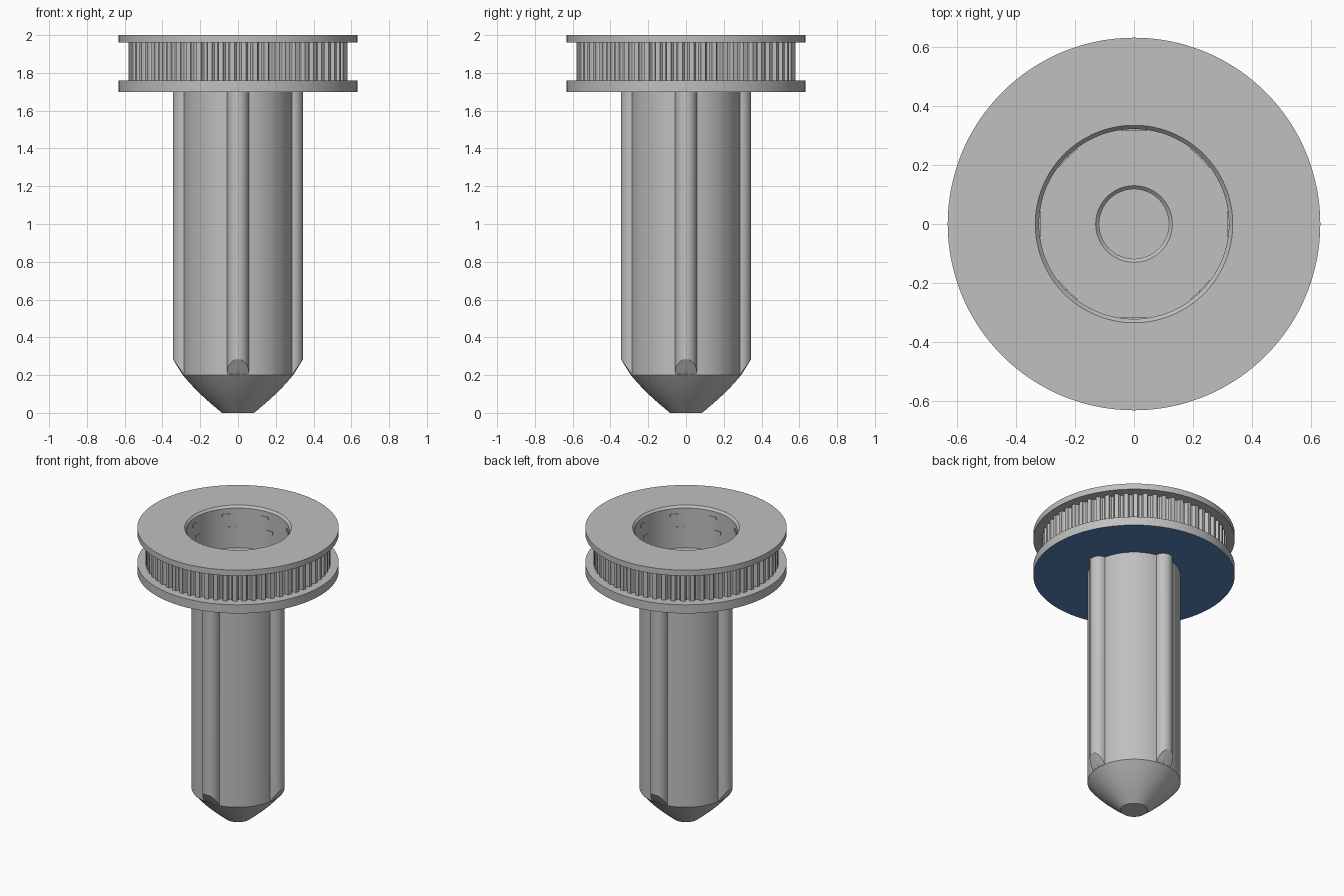
import bpy, bmesh, math
from mathutils import Vector

if "Cube" in bpy.data.objects:
    bpy.data.objects.remove(bpy.data.objects["Cube"])


def material(name, rgb):
    m = bpy.data.materials.new(name)
    m.diffuse_color = (*rgb, 1.0)
    m.use_nodes = True
    m.node_tree.nodes["Principled BSDF"].inputs["Base Color"].default_value = m.diffuse_color
    return m


GREY = material("light grey", (0.527, 0.527, 0.527))
BLUE = material("blue", (0.10, 0.24, 0.52))


def finish(name, bm, recalc=True):
    if recalc:
        bmesh.ops.recalc_face_normals(bm, faces=bm.faces)
    me = bpy.data.meshes.new(name)
    bm.to_mesh(me)
    bm.free()
    ob = bpy.data.objects.new(name, me)
    bpy.context.collection.objects.link(ob)
    me.materials.append(GREY)
    bpy.ops.object.select_all(action='DESELECT')
    ob.select_set(True)
    bpy.context.view_layer.objects.active = ob
    bpy.ops.object.shade_smooth_by_angle(angle=math.radians(25))
    return ob


def lathe(name, profile, closed=False, seg=128):
    """Spin an (r, z) profile around the z axis."""
    bm = bmesh.new()
    vs = [bm.verts.new((r, 0, z)) for r, z in profile]
    pairs = list(zip(vs, vs[1:])) + ([(vs[-1], vs[0])] if closed else [])
    es = [bm.edges.new(p) for p in pairs]
    bmesh.ops.spin(bm, geom=vs + es, cent=(0, 0, 0), axis=(0, 0, 1),
                   angle=math.tau, steps=seg, use_duplicate=False)
    bmesh.ops.remove_doubles(bm, verts=bm.verts, dist=1e-4)
    return finish(name, bm)


BODY_R, RIB_R, RIB_C, SHAFT_TOP = 0.292, 0.058, 0.287, 1.71
NOSE = [(0.085, 0), (0.15, 0.055), (0.205, 0.105), (0.253, 0.155), (BODY_R, 0.2)]

# Shaft with curved nose and a blind centre hole
lathe("shaft", [(0, 0)] + NOSE + [(BODY_R, SHAFT_TOP), (0.13, SHAFT_TOP),
      (0.118, 1.698), (0.118, 1.1), (0, 1.1)])

# Pulley body: two flanges, core, and chamfered bearing seat
pulley = lathe("pulley_body", [
    (BODY_R, 1.70), (0.632, 1.70), (0.632, 1.76), (0.55, 1.76), (0.55, 1.96),
    (0.632, 1.96), (0.632, 2.0), (0.335, 2.0), (0.322, 1.985),
    (0.322, SHAFT_TOP), (BODY_R, SHAFT_TOP)], closed=True)
pulley.data.materials.append(BLUE)
for p in pulley.data.polygons:  # underside of the lower flange
    if p.normal.z < -0.9 and p.center.z < 1.705:
        p.material_index = 1

# Belt teeth: rounded grooves around the rim
TEETH, OUTER, DEPTH = 60, 0.58, 0.024
bm = bmesh.new()
ring = []
for i in range(TEETH):
    for t, d in ((-0.29, 0), (-0.25, 0.55), (-0.13, 0.92), (0, 1),
                 (0.13, 0.92), (0.25, 0.55), (0.29, 0)):
        a, r = math.tau * (i + t) / TEETH, OUTER - DEPTH * d
        x, y = r * math.cos(a), r * math.sin(a)
        ring.append((bm.verts.new((x, y, 1.76)), bm.verts.new((x, y, 1.96))))
for (a, b), (c, d) in zip(ring, ring[1:] + ring[:1]):
    bm.faces.new((a, c, d, b))
finish("belt_teeth", bm, recalc=False)


# Four rounded ribs whose lower ends follow the nose
def nose_z(r):
    return 0.2 + (max(r, BODY_R) - BODY_R) * 1.6


def rib(name, turn):
    bm = bmesh.new()
    steps, rows = 16, []
    for k in range(5):
        row = []
        for j in range(steps + 1):
            a, q = -math.pi / 2 + math.pi * j / steps, RIB_R * k / 4
            p = Vector((RIB_C + q * math.cos(a), q * math.sin(a), 0))
            p.z = nose_z(p.length)
            row.append(bm.verts.new(p))
        rows.append(row)
    rows.append([bm.verts.new((v.co.x, v.co.y, 1.702)) for v in rows[-1]])
    for lo, hi in zip(rows, rows[1:]):
        for j in range(steps):
            bm.faces.new((lo[j], hi[j], hi[j + 1], lo[j + 1]))
    bmesh.ops.remove_doubles(bm, verts=bm.verts, dist=1e-5)
    finish(name, bm).rotation_euler.z = turn


for i in range(4):
    rib(f"rib_{i + 1}", i * math.pi / 2)

# Small grip bumps inside the bearing seat, in two staggered rows
bm = bmesh.new()
for z, shift in ((1.94, 0.06), (1.85, -0.06)):
    for i in range(8):
        a = math.tau * i / 8 + shift
        corners = []
        for da in (-0.08, 0, 0.08):
            for r in (0.318, 0.325):
                for dz in (-0.009, 0.009):
                    corners.append(bm.verts.new((r * math.cos(a + da),
                                                 r * math.sin(a + da), z + dz)))
        for o in (0, 4):
            c = corners[o:o + 8]
            for f in ((0, 1, 5, 4), (2, 3, 7, 6), (0, 2, 6, 4), (1, 3, 7, 5)):
                bm.faces.new([c[k] for k in f])
        for o in (0, 8):
            bm.faces.new([corners[o + k] for k in (0, 1, 3, 2)])
finish("grip_bumps", bm)
